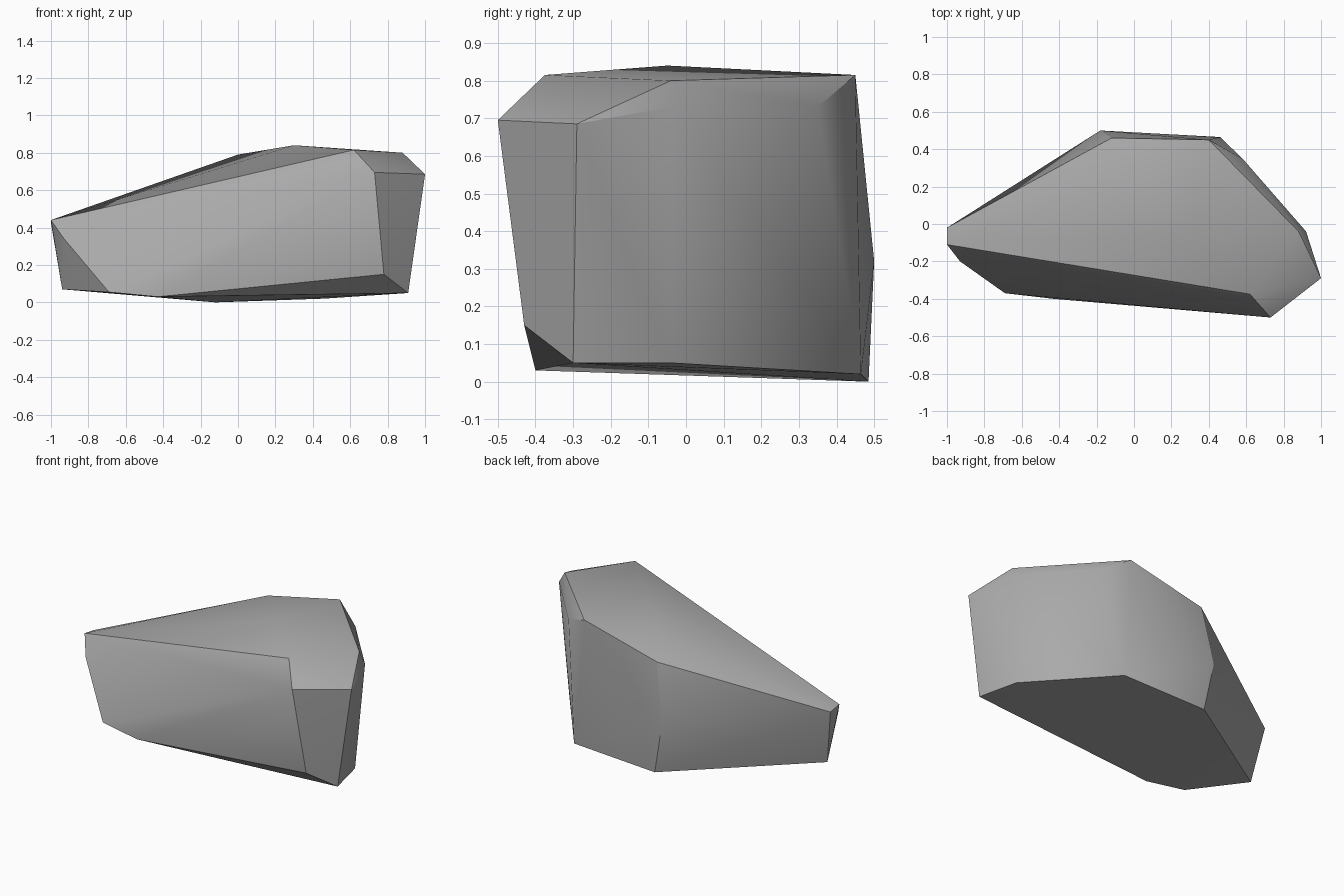
import bpy
import bmesh
import math

# Remove the default cube only
default_cube = bpy.data.objects.get("Cube")
if default_cube:
    bpy.data.objects.remove(default_cube, do_unlink=True)


def make_material(name, colour):
    """Plain flat material with the same viewport and render colour."""
    material = bpy.data.materials.new(name)
    material.use_nodes = True
    material.diffuse_color = colour
    shader = material.node_tree.nodes["Principled BSDF"]
    shader.inputs["Base Color"].default_value = colour
    return material


def make_hull(name, corner_groups, material):
    """Wrap a convex, faceted solid around groups of corner points."""
    bm = bmesh.new()
    for group in corner_groups:
        for corner in group:
            bm.verts.new(corner)
    hull = bmesh.ops.convex_hull(bm, input=bm.verts[:])
    unused = [v for v in bm.verts if not v.link_faces]
    bmesh.ops.delete(bm, geom=unused, context="VERTS")
    # Merge nearly coplanar triangles, such as those of the flat underside
    bmesh.ops.dissolve_limit(bm, angle_limit=math.radians(1.5),
                             verts=bm.verts[:], edges=bm.edges[:])
    bmesh.ops.recalc_face_normals(bm, faces=bm.faces[:])
    mesh = bpy.data.meshes.new(name)
    bm.to_mesh(mesh)
    bm.free()
    mesh.materials.append(material)
    obj = bpy.data.objects.new(name, mesh)
    bpy.context.collection.objects.link(obj)
    return obj


# Corners around the almost flat underside
base_ring = [
    (-.12, .485, 0), (.46, .465, .02), (.85, -.04, .05), (.91, -.3, .05),
    (-.43, -.4, .03), (-.69, -.37, .055), (-.94, -.075, .07),
]
# Corners that bulge the flanks
flank_corners = [(.78, -.43, .15), (-.18, .5, .32), (-.93, -.2, .34)]
# Corners of the bevelled shoulder and of the low narrow end
shoulder_ring = [
    (.73, -.5, .695), (1, -.29, .685), (.92, -.04, .73), (.58, .35, .73),
    (-.12, .46, .69), (-1, -.02, .425), (-1, -.11, .44),
]
# Corners of the sloping crown
crown_corners = [
    (.62, -.375, .815), (.88, -.04, .8), (.4, .45, .815),
    (0, .3, .79), (.3, -.05, .84),
]

stone_grey = make_material("stone grey", (.4, .4, .4, 1))
boulder = make_hull("boulder",
                    [base_ring, flank_corners, shoulder_ring, crown_corners],
                    stone_grey)

# Soften shallow creases and keep the strong ones sharp
bpy.ops.object.select_all(action="DESELECT")
boulder.select_set(True)
bpy.context.view_layer.objects.active = boulder
bpy.ops.object.shade_smooth_by_angle(angle=math.radians(30))
